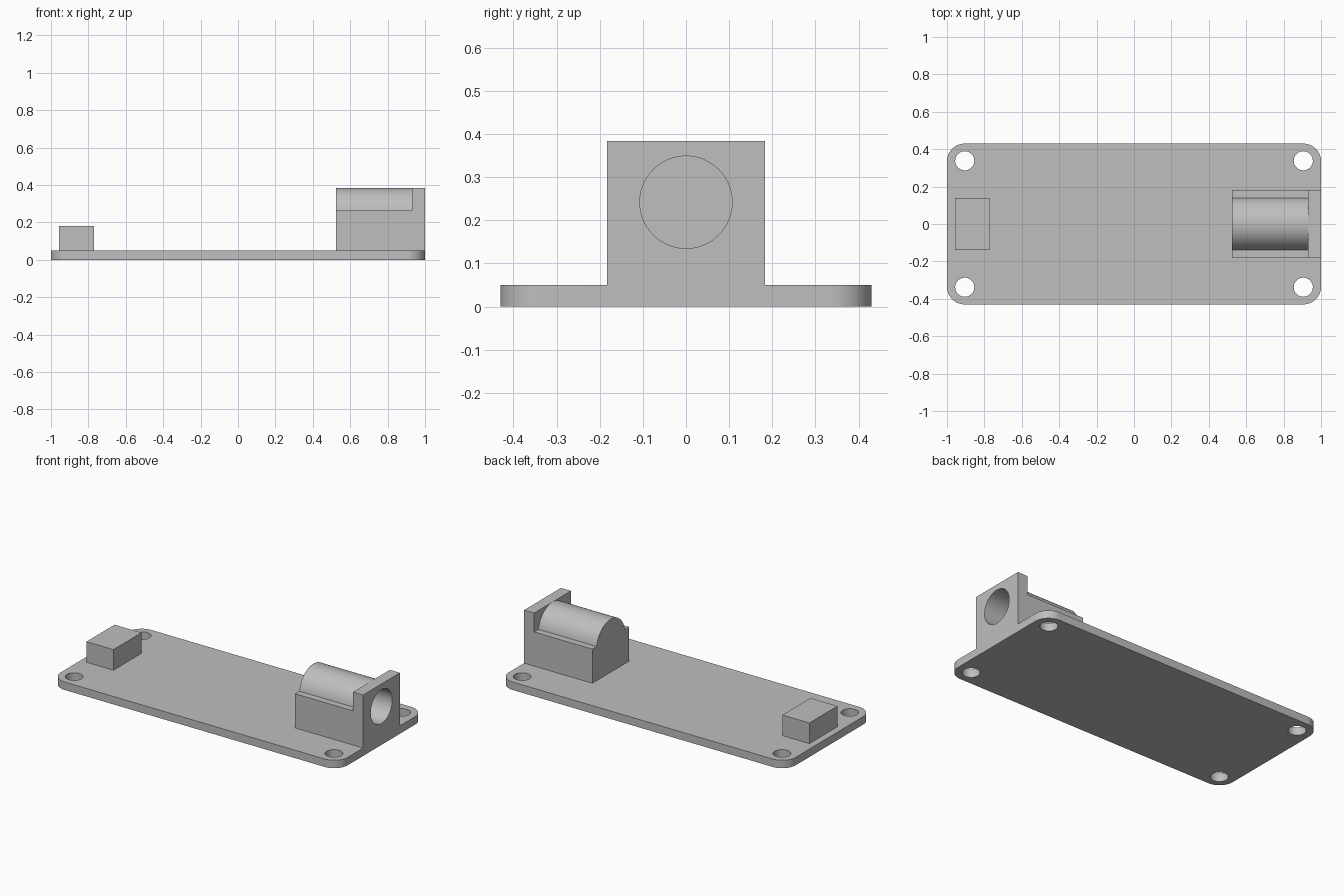
import bpy
import bmesh
from math import cos, sin, pi, asin, sqrt, radians
from mathutils import Matrix, Vector

if "Cube" in bpy.data.objects:
    bpy.data.objects.remove(bpy.data.objects["Cube"], do_unlink=True)

# Single plain grey
grey = bpy.data.materials.new("grey")
grey.use_nodes = True
COLOR = (0.52, 0.52, 0.52, 1)
grey.diffuse_color = COLOR
grey.node_tree.nodes["Principled BSDF"].inputs["Base Color"].default_value = COLOR


def add_object(name, bm):
    bmesh.ops.recalc_face_normals(bm, faces=bm.faces)
    mesh = bpy.data.meshes.new(name)
    bm.to_mesh(mesh)
    bm.free()
    mesh.materials.append(grey)
    obj = bpy.data.objects.new(name, mesh)
    bpy.context.collection.objects.link(obj)
    return obj


def prism(name, points, direction):
    """Extrude a closed outline along a direction."""
    bm = bmesh.new()
    face = bm.faces.new([bm.verts.new(p) for p in points])
    result = bmesh.ops.extrude_face_region(bm, geom=[face], use_keep_orig=True)
    verts = [g for g in result["geom"] if isinstance(g, bmesh.types.BMVert)]
    bmesh.ops.translate(bm, verts=verts, vec=direction)
    return add_object(name, bm)


def box(name, low, high):
    low, high = Vector(low), Vector(high)
    bm = bmesh.new()
    bmesh.ops.create_cube(bm, size=1)
    bmesh.ops.scale(bm, vec=high - low, verts=bm.verts)
    bmesh.ops.translate(bm, vec=(low + high) / 2, verts=bm.verts)
    return add_object(name, bm)


def cylinder(name, centre, radius, length, axis="Z"):
    bm = bmesh.new()
    turn = Matrix.Rotation(pi / 2, 4, "Y") if axis == "X" else Matrix()
    bmesh.ops.create_cone(bm, cap_ends=True, segments=64, radius1=radius, radius2=radius,
                          depth=length, matrix=Matrix.Translation(centre) @ turn)
    return add_object(name, bm)


def combine(target, tool, operation):
    """Apply a boolean and discard the tool object."""
    mod = target.modifiers.new(operation.title(), "BOOLEAN")
    mod.operation, mod.solver, mod.object = operation, "EXACT", tool
    bpy.context.view_layer.objects.active = target
    bpy.ops.object.modifier_apply(modifier=mod.name)
    bpy.data.objects.remove(tool, do_unlink=True)


def smooth(obj):
    bpy.ops.object.select_all(action="DESELECT")
    obj.select_set(True)
    bpy.context.view_layer.objects.active = obj
    bpy.ops.object.shade_smooth_by_angle(angle=radians(30))


# Circuit board with rounded corners and four mounting holes
HALF_Y, THICK, CORNER, STEPS = 0.43, 0.05, 0.095, 16
outline = []
for quarter, (sx, sy) in enumerate([(1, 1), (-1, 1), (-1, -1), (1, -1)]):
    for i in range(STEPS + 1):
        a = (quarter + i / STEPS) * pi / 2
        outline.append((sx * (1 - CORNER) + CORNER * cos(a),
                        sy * (HALF_Y - CORNER) + CORNER * sin(a), 0))
board = prism("board", outline, (0, 0, THICK))
for sx in (-1, 1):
    for sy in (-1, 1):
        hole = cylinder("hole_cutter", (sx * 0.905, sy * 0.338, THICK / 2), 0.051, 0.2)
        combine(board, hole, "DIFFERENCE")
smooth(board)

# Small connector block
box("connector_block", (-0.958, -0.14, THICK), (-0.77, 0.14, 0.18))

# Power socket: shouldered housing with a barrel top, front plate and bore
BACK, PLATE, HALF_W, SHOULDER = 0.525, 0.93, 0.183, 0.265
AXIS_Z, BARREL, BORE, TOP = 0.242, 0.142, 0.107, 0.384
start = asin((SHOULDER - AXIS_Z) / BARREL)
profile = [(BACK, -HALF_W, THICK), (BACK, HALF_W, THICK), (BACK, HALF_W, SHOULDER)]
for i in range(41):
    a = start + (pi - 2 * start) * i / 40
    profile.append((BACK, BARREL * cos(a), AXIS_Z + BARREL * sin(a)))
profile.append((BACK, -HALF_W, SHOULDER))
socket = prism("power_socket", profile, (PLATE - BACK + 0.03, 0, 0))
plate = box("front_plate", (PLATE, -HALF_W, THICK), (1, HALF_W, TOP))
combine(socket, plate, "UNION")
DEPTH = 0.4
bore = cylinder("bore_cutter", (1.05 - DEPTH / 2, 0, AXIS_Z), BORE, DEPTH + 0.1, "X")
combine(socket, bore, "DIFFERENCE")
smooth(socket)
